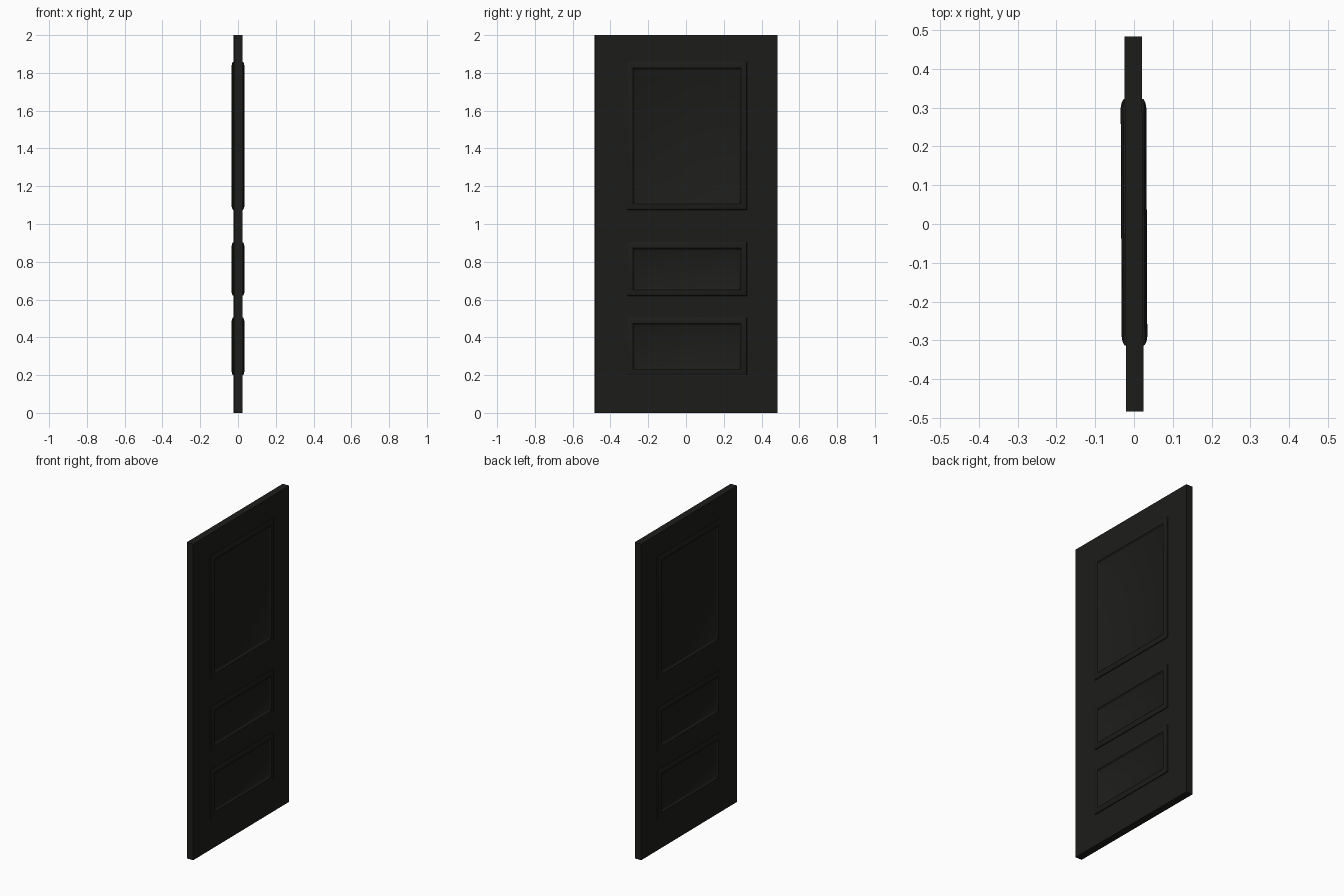
import bpy, bmesh, math

if "Cube" in bpy.data.objects:
    bpy.data.objects.remove(bpy.data.objects["Cube"])

HALF_T = 0.0225
Y_CUTS = [-0.483, -0.313, 0.322, 0.483]
Z_CUTS = [0.0, 0.20, 0.505, 0.62, 0.903, 1.075, 1.858, 2.0]
# (inward step, height above slab) going from the outer edge to the panel
PROFILE = [(0.001, 0.004), (0.010, 0.0085), (0.012, 0.0105), (0.008, 0.0095),
           (0.006, 0.003), (0.007, 0.000), (0.006, -0.002), (0.004, -0.004)]

black = bpy.data.materials.new("black_paint")
black.diffuse_color = (0.012, 0.012, 0.011, 1)
black.use_nodes = True
black.node_tree.nodes["Principled BSDF"].inputs["Base Color"].default_value = black.diffuse_color


def finish(name, bm):
    mesh = bpy.data.meshes.new(name)
    bmesh.ops.recalc_face_normals(bm, faces=bm.faces)
    bm.to_mesh(mesh)
    bm.free()
    mesh.materials.append(black)
    ob = bpy.data.objects.new(name, mesh)
    bpy.context.collection.objects.link(ob)
    ob.rotation_euler.z = math.radians(0.25)   # door leaf stands very slightly turned
    bpy.context.view_layer.objects.active = ob
    ob.select_set(True)
    bpy.ops.object.shade_smooth_by_angle(angle=math.radians(30))
    ob.select_set(False)
    return ob


# Door slab: gridded front face extruded to a solid, so panels align on both sides
bm = bmesh.new()
grid = [[bm.verts.new((-HALF_T, y, z)) for z in Z_CUTS] for y in Y_CUTS]
for i in range(len(Y_CUTS) - 1):
    for j in range(len(Z_CUTS) - 1):
        bm.faces.new((grid[i][j], grid[i + 1][j], grid[i + 1][j + 1], grid[i][j + 1]))
ext = bmesh.ops.extrude_face_region(bm, geom=bm.faces[:], use_keep_orig=True)
new_verts = [g for g in ext["geom"] if isinstance(g, bmesh.types.BMVert)]
bmesh.ops.translate(bm, verts=new_verts, vec=(2 * HALF_T, 0, 0))
bmesh.ops.recalc_face_normals(bm, faces=bm.faces)

# Raised mouldings and recessed panels on both sides
bm.normal_update()
panels = []
for f in bm.faces:
    c = f.calc_center_median()
    in_panel = any(Z_CUTS[k] < c.z < Z_CUTS[k + 1] for k in (1, 3, 5))
    if abs(f.normal.x) > 0.9 and abs(c.y) < 0.2 and in_panel:
        panels.append(f)
last = 0.0
for step, height in PROFILE:
    bmesh.ops.inset_individual(bm, faces=panels, thickness=step, depth=0,
                               use_even_offset=True)
    for f in panels:
        side = 1 if f.calc_center_median().x > 0 else -1
        for v in f.verts:
            v.co.x = side * (HALF_T + height)
    bm.normal_update()
finish("door_leaf", bm)
